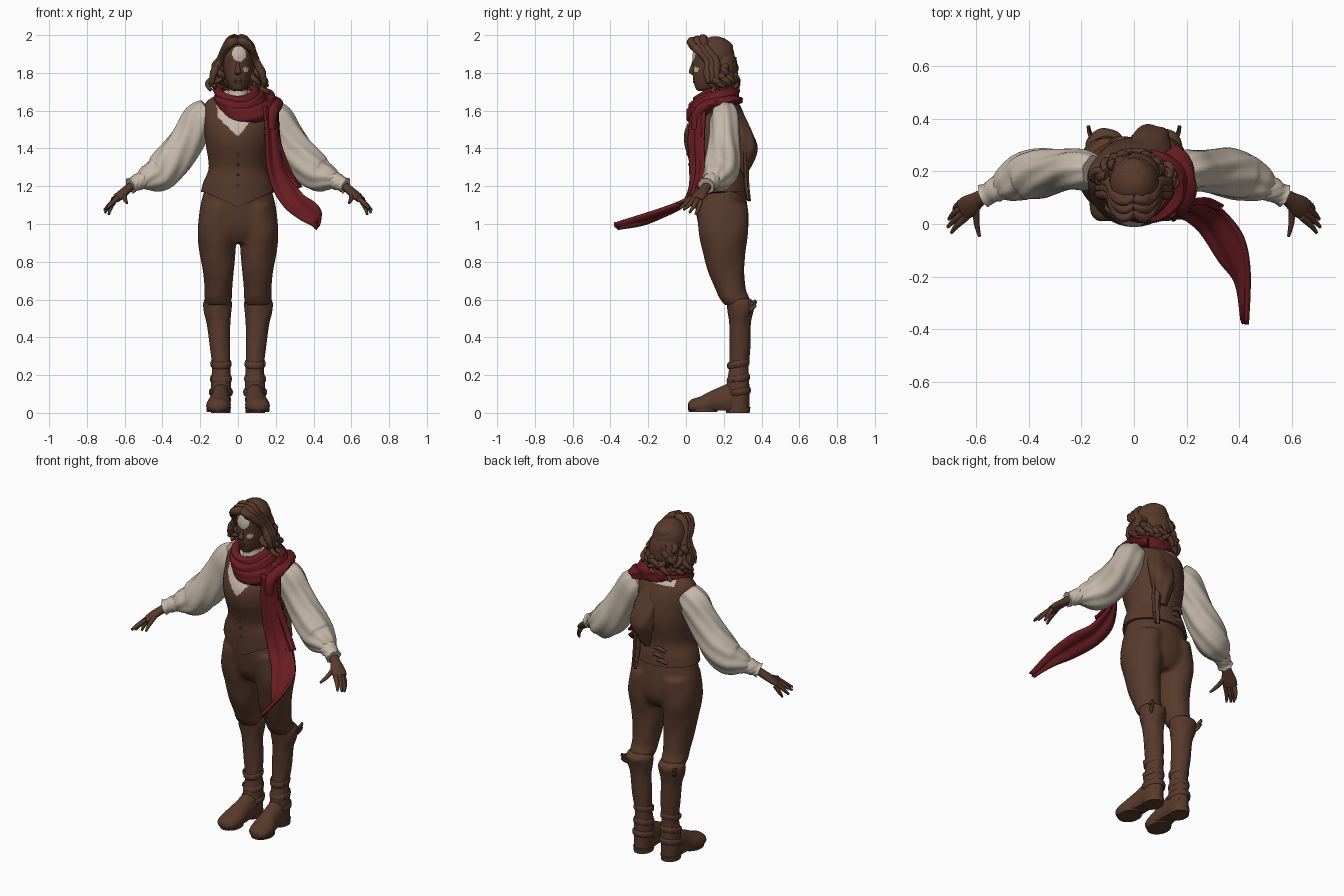
import bpy, bmesh, math, random
from mathutils import Vector

random.seed(4)


def material(name, rgb):
    m = bpy.data.materials.new(name)
    m.diffuse_color = (*rgb, 1)
    return m


BROWN = material("brown", (0.098, 0.043, 0.025))
CREAM = material("cream", (0.55, 0.475, 0.39))
RED = material("dark red", (0.142, 0.012, 0.016))


def smooth_rows(rows, sub, closed=False):
    """Catmull-Rom interpolation of equal-length number rows."""
    n, out = len(rows), []
    for i in range(n if closed else n - 1):
        if closed:
            q = [rows[(i + k) % n] for k in (-1, 0, 1, 2)]
        else:
            q = [rows[min(max(i + k, 0), n - 1)] for k in (-1, 0, 1, 2)]
        for s in range(sub):
            t = s / sub
            out.append([0.5 * (2 * b + (c - a) * t + (2 * a - 5 * b + 4 * c - d) * t * t
                        + (3 * b - a - 3 * c + d) * t ** 3) for a, b, c, d in zip(*q)])
    if not closed:
        out.append(list(rows[-1]))
    return out


def finish(name, bm, mats):
    bmesh.ops.recalc_face_normals(bm, faces=bm.faces)
    me = bpy.data.meshes.new(name)
    bm.to_mesh(me)
    bm.free()
    ob = bpy.data.objects.new(name, me)
    bpy.context.collection.objects.link(ob)
    for m in mats:
        me.materials.append(m)
    bpy.context.view_layer.objects.active = ob
    ob.select_set(True)
    bpy.ops.object.shade_smooth_by_angle(angle=math.radians(50))
    ob.select_set(False)
    return ob


def loft(name, rows, mats, n=24, sub=4, level=False, closed=False, fold=0, lobes=5,
         twist=9, shape=None, paint=None):
    """Skin of elliptical sections; row = x, y, z, radius up, radius across
    (level sections: x, y, z, radius x, radius y)."""
    rows = smooth_rows(rows, sub, closed)
    bm, rings, m = bmesh.new(), [], len(rows)
    for i, (x, y, z, ra, rb) in enumerate(rows):
        c = Vector((x, y, z))
        if level:
            a, b = Vector((1, 0, 0)), Vector((0, 1, 0))
        else:
            j, k = ((i + 1) % m, i - 1) if closed else (min(i + 1, m - 1), max(i - 1, 0))
            t = (Vector(rows[j][:3]) - Vector(rows[k][:3])).normalized()
            b = t.cross(Vector((0, 0, 1)))
            b = b.normalized() if b.length > 0.05 else Vector((0, 1, 0))
            a = b.cross(t)
        ring = []
        for q in range(n):
            g = 2 * math.pi * q / n
            f = 1 + fold * math.sin(lobes * g + twist * 2 * math.pi * i / m / 3)
            v = c + a * (ra * f * math.cos(g)) + b * (rb * f * math.sin(g))
            ring.append(bm.verts.new(shape(v) if shape else v))
        rings.append(ring)
    for i in range(m if closed else m - 1):
        r, s = rings[i], rings[(i + 1) % m]
        for q in range(n):
            bm.faces.new((r[q], r[(q + 1) % n], s[(q + 1) % n], s[q]))
    if not closed:
        bm.faces.new(rings[0])
        bm.faces.new(rings[-1])
    if paint:
        for f in bm.faces:
            f.material_index = int(paint(f.calc_center_median()))
    return finish(name, bm, mats)


def ribbon(name, pairs, mat, thick=0.012, wave=0.008):
    """Cloth strip between two edges; row = left xyz + right xyz."""
    bm, grid = bmesh.new(), []
    for i, r in enumerate(smooth_rows(pairs, 5)):
        l, e = Vector(r[:3]), Vector(r[3:])
        grid.append([bm.verts.new(l.lerp(e, k / 8) + Vector((0, -wave, wave * 0.4))
                     * math.sin(k * 1.3 + i * 0.12)) for k in range(9)])
    for r, s in zip(grid, grid[1:]):
        for k in range(8):
            bm.faces.new((r[k], r[k + 1], s[k + 1], s[k]))
    ob = finish(name, bm, [mat])
    mod = ob.modifiers.new("thickness", "SOLIDIFY")
    mod.thickness, mod.offset = thick, 0
    return ob


def ball(name, loc, size, mat):
    bm = bmesh.new()
    bmesh.ops.create_uvsphere(bm, u_segments=24, v_segments=16, radius=1)
    for v in bm.verts:
        v.co = Vector(p * s + l for p, s, l in zip(v.co, size, loc))
    return finish(name, bm, [mat])


def fuse(name, parts, voxel):
    """Join overlapping parts into one smooth skin."""
    for p in parts:
        p.select_set(True)
    bpy.context.view_layer.objects.active = ob = parts[0]
    bpy.ops.object.join()
    ob.select_set(False)
    ob.name = name
    ob.modifiers.clear()
    r = ob.modifiers.new("fuse", "REMESH")
    r.mode, r.voxel_size, r.use_smooth_shade = "VOXEL", voxel, True
    s = ob.modifiers.new("soften", "SMOOTH")
    s.factor, s.iterations = .5, 8


# Waistcoat with pointed front hem and open neckline showing the shirt
def hem(v):
    if v.z < 1.24 and v.y < 0.18:
        v.z -= 0.08 * max(0, 1 - abs(v.x) / 0.18) * (1.24 - v.z) / 0.07
    return v


def shirt(c):
    front = c.y < .17 and max(-.112, -1.05 * (c.z - 1.462)) < c.x < .8 * (c.z - 1.462)
    return front or c.z > 1.685 or (c.y > .2 and c.z > 1.642 and abs(c.x) < .1)


loft("waistcoat", [(0, .18, 1.17, .197, .148), (0, .175, 1.22, .184, .146), (0, .168, 1.3, .155, .142),
     (0, .16, 1.42, .17, .168), (0, .16, 1.5, .178, .165), (0, .172, 1.58, .18, .135),
     (0, .18, 1.64, .172, .10), (0, .185, 1.68, .12, .07), (0, .18, 1.71, .06, .055)],
     [BROWN, CREAM], 144, 14, True, shape=hem, paint=shirt)
for i in range(6):
    z = 1.15 + i * .055
    ball("button", (0, .04 - .038 * (z - 1.15) / .27, z), (.007, .007, .007), BROWN)

# Trousers fused into one skin
parts = [loft("trouser_seat", [(0, .18, 1.22, .165, .125), (0, .185, 1.12, .195, .137), (0, .195, 1.03, .207, .137),
         (0, .2, .96, .19, .125), (0, .2, .9, .10, .09)], [BROWN], 40, 5, True)]
for s in (1, -1):
    parts.append(loft("trouser_leg", [(s * .1, .193, 1.1, .095, .133), (s * .107, .195, 1.04, .1, .135),
         (s * .112, .198, .95, .103, .132),
         (s * .109, .202, .85, .095, .112), (s * .104, .212, .75, .083, .098), (s * .104, .238, .65, .073, .08),
         (s * .105, .255, .61, .074, .08), (s * .105, .272, .57, .064, .07)], [BROWN], 32, 6, True, fold=.015, lobes=4))
fuse("trousers", parts, .01)

# Boots
for s in (1, -1):
    loft("boot_shaft", [(s * .107, .28, .605, .06, .06), (s * .108, .29, .58, .076, .074),
         (s * .108, .288, .53, .073, .066), (s * .103, .286, .47, .061, .058), (s * .096, .286, .35, .054, .054),
         (s * .089, .28, .24, .048, .052), (s * .09, .275, .15, .053, .06), (s * .092, .272, .02, .052, .062)],
         [BROWN], 32, 5, True, fold=.018, lobes=6)
    loft("boot_foot", [(s * .09, .31, .05, .05, .04), (s * .09, .25, .07, .085, .052),
         (s * .095, .17, .06, .068, .054), (s * .103, .09, .04, .05, .065),
         (s * .108, .035, .035, .038, .055), (s * .109, .012, .035, .02, .03)], [BROWN], 32, 5,
         shape=lambda v: Vector((v.x, v.y, max(v.z, .012))))
    loft("boot_heel", [(s * .092, .275, 0, .052, .062), (s * .092, .275, .03, .054, .066)], [BROWN], 28, 2, True)
    loft("front_sole", [(s * .105, .09, .004, .06, .075), (s * .105, .09, .022, .063, .078)], [BROWN], 28, 2, True)
    # Ankle straps with buckles
    for z, r in ((.11, .056), (.18, .051), (.26, .049)):
        loft("boot_strap", [(s * .09 + r * math.cos(k * math.pi / 4), .277 + (r + .004) * math.sin(k * math.pi / 4),
             z + .01 * math.sin(k * math.pi / 4), .018, .007) for k in range(8)], [BROWN], 8, 4, closed=True)
        ball("strap_buckle", (s * (.09 + r), .26, z), (.008, .016, .016), BROWN)
    ribbon("boot_cuff_flap", [(s * .15, .31, .6, s * .15, .33, .53), (s * .17, .34, .585, s * .165, .345, .54),
           (s * .175, .372, .6, s * .172, .37, .565)], BROWN, .01, .004)

    # Shirt sleeves
    loft("sleeve", [(s * .15, .2, 1.6, .07, .06), (s * .2, .205, 1.555, .09, .076), (s * .25, .205, 1.475, .09, .078),
         (s * .305, .2, 1.39, .094, .085), (s * .36, .193, 1.32, .098, .093), (s * .42, .178, 1.265, .092, .09),
         (s * .48, .152, 1.242, .066, .068), (s * .515, .135, 1.228, .042, .045)],
         [CREAM], 64, 8, fold=.045, lobes=7, twist=6)
    loft("sleeve_cuff", [(s * .5, .142, 1.235, .045, .05), (s * .53, .128, 1.222, .044, .046),
         (s * .553, .115, 1.21, .038, .04), (s * .57, .107, 1.202, .043, .045)], [CREAM], 32, 4, fold=.05, lobes=7)

    # Hands
    loft("palm", [(s * .55, .118, 1.212, .022, .027), (s * .59, .095, 1.18, .022, .03),
         (s * .625, .07, 1.15, .02, .042), (s * .65, .053, 1.128, .015, .04)], [BROWN], 16, 4)
    fingers = [((.638, .025, 1.137), (.672, -.005, 1.105), (.694, -.034, 1.082)),
               ((.648, .042, 1.133), (.682, .015, 1.1), (.708, -.012, 1.075)),
               ((.655, .06, 1.128), (.684, .04, 1.093), (.704, .018, 1.06)),
               ((.655, .078, 1.12), (.675, .067, 1.085), (.684, .05, 1.05)),
               ((.6, .07, 1.16), (.598, .005, 1.13), (.587, -.047, 1.11))]
    for a, b, c in fingers:
        loft("finger", [(s * p[0], p[1], p[2], r, r) for p, r in zip((a, b, c), (.014, .0115, .006))],
             [BROWN], 10, 4)

# Neck with shirt collar, and head with a pale patch on the brow
loft("neck", [(0, .17, 1.66, .05, .05), (0, .155, 1.76, .05, .055)], [BROWN], 24, 4, True)
loft("shirt_collar", [(0, .165, 1.64, .075, .08), (0, .16, 1.68, .06, .066), (0, .157, 1.71, .056, .06)],
     [CREAM], 32, 4, True)


def pale(c):
    return c.y < .1 and (((c.x - .006) / .037) ** 2 + ((c.z - 1.9) / .04) ** 2 < 1
                         or (c.x - .042) ** 2 + (c.z - 1.818) ** 2 < .0002)


loft("head", [(0, .095, 1.703, .022, .03), (0, .105, 1.72, .042, .055), (0, .122, 1.76, .062, .083),
     (0, .135, 1.8, .073, .1), (0, .14, 1.85, .08, .105), (0, .142, 1.9, .083, .107), (0, .15, 1.95, .07, .095),
     (0, .16, 1.985, .03, .04)], [BROWN, CREAM], 96, 10, True, paint=pale)
loft("nose", [(0, .045, 1.86, .008, .012), (0, .034, 1.825, .012, .014), (0, .028, 1.803, .017, .013),
     (0, .042, 1.79, .012, .01)], [BROWN], 14, 4, True)
for z in (1.764, 1.752):
    ball("lip", (0, .046, z), (.022, .01, .007), BROWN)
ball("hair_cap", (0, .155, 1.887), (.094, .102, .107), BROWN)
ball("hair_back", (0, .195, 1.82), (.1, .078, .12), BROWN)

# Swept front locks and hanging curls
for s in (1, -1):
    for k in range(3):
        d = k * .024
        loft("front_lock", [(0, .05 + d, 1.968 + d * .25, .018, .02), (s * .035, .026 + d * 1.3, 1.962 + d * .3, .024, .022),
             (s * .072, .06 + d, 1.925, .022, .022), (s * .094, .11 + d, 1.865, .02, .02),
             (s * .127, .112 + d, 1.80, .02, .02), (s * .138, .12 + d, 1.745, .012, .012)],
             [BROWN], 12, 4, fold=.12, lobes=3)
for k in range(24):
    g = math.radians(-28 + 236 * k / 23 + random.uniform(-5, 5))
    low, top = random.uniform(1.67, 1.74), random.uniform(1.8, 1.88)
    ph, out, turn = random.uniform(0, 6.28), random.uniform(.85, 1.15), random.choice((-11, 9, 12))
    path = []
    for i in range(11):
        t = i / 10
        rx, ry = (.088 + .045 * t ** .6) * out, .075 + .012 * t
        w = .019 * min(1, t * 3)
        path.append((rx * math.cos(g) + w * math.cos(ph + t * turn), .175 + ry * math.sin(g) + w * math.sin(ph + t * turn),
                     top + (low - top) * t, .02 - .01 * t, .02 - .01 * t))
    loft("curl", path, [BROWN], 8, 3)

# Scarf: wound loops, drape over one shoulder, and flying tail
for cx, cy, cz, rx, ry, r, q, tilt in ((-.005, .152, 1.683, .1, .095, .024, .022, .03),
                                       (.01, .145, 1.652, .11, .108, .036, .026, .04),
                                       (.045, .142, 1.628, .135, .115, .044, .026, .05)):
    loft("scarf_loop", [(cx + rx * math.cos(k * math.pi / 6), cy + ry * math.sin(k * math.pi / 6),
         cz + tilt * math.sin(k * math.pi / 6) + .018 * math.cos(k * math.pi / 6) ** 2, r, q) for k in range(12)],
         [RED], 28, 5, closed=True, fold=.1, lobes=5, twist=6)
loft("scarf_shoulder", [(.12, .27, 1.655, .022, .05), (.165, .21, 1.655, .024, .06), (.18, .12, 1.63, .03, .055),
     (.175, .06, 1.58, .03, .033), (.175, .045, 1.5, .015, .025)], [RED], 20, 5, fold=.08)
ribbon("scarf_tail", [(.135, .035, 1.62, .205, .07, 1.6), (.145, .02, 1.45, .215, .08, 1.45),
       (.155, .03, 1.3, .255, .085, 1.29), (.19, .025, 1.18, .305, .065, 1.21), (.25, -.03, 1.09, .352, .035, 1.15),
       (.32, -.14, 1.035, .415, -.05, 1.105), (.385, -.23, 1.0, .437, -.18, 1.06),
       (.41, -.37, .975, .43, -.375, 1.0)], RED, .016)
ribbon("scarf_inner_strip", [(.18, .07, 1.6, .21, .1, 1.6), (.19, .06, 1.42, .225, .09, 1.43),
       (.23, .075, 1.28, .285, .09, 1.28), (.29, .055, 1.18, .34, .065, 1.2)], RED, .012, .006)

# Folded hood and hanging straps on the back
loft("back_hood", [(.03, .245, 1.64, .06, .03), (.05, .275, 1.55, .075, .045), (.06, .31, 1.47, .08, .05),
     (.065, .325, 1.4, .07, .053), (.06, .312, 1.33, .045, .045), (.05, .3, 1.27, .025, .025)],
     [BROWN], 28, 6, True, fold=.07, lobes=5, twist=4)
ribbon("back_strap", [(.06, .33, 1.4, .12, .31, 1.42), (.08, .33, 1.3, .13, .31, 1.3),
       (.09, .33, 1.2, .13, .315, 1.2), (.1, .335, 1.12, .13, .325, 1.13)], BROWN, .014, .005)
for x, z in ((-.05, 1.27), (-.035, 1.23), (-.06, 1.2)):
    loft("back_lacing", [(x - .03, .31, z - .01, .009, .009), (x, .322, z + .008, .012, .012),
         (x + .04, .31, z, .009, .009)], [BROWN], 10, 4)
